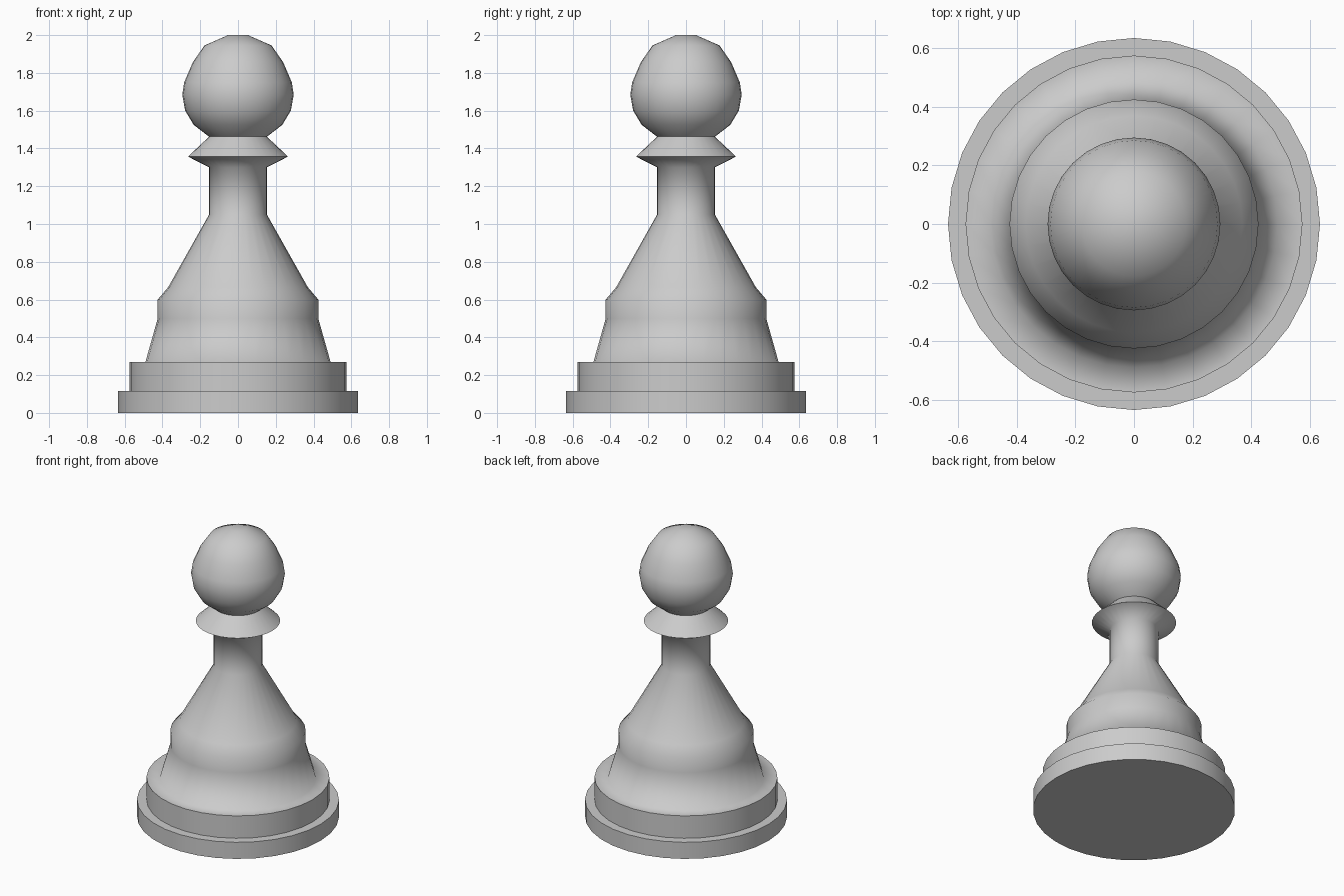
import bpy, bmesh, math

if "Cube" in bpy.data.objects:
    bpy.data.objects.remove(bpy.data.objects["Cube"])

SIDES = 32

# Turned profile as (radius, height), from the foot to the crown
foot = [(0.635, 0.0), (0.635, 0.115), (0.575, 0.115), (0.575, 0.27)]
skirt = [(0.49, 0.27), (0.425, 0.5), (0.425, 0.6), (0.37, 0.665), (0.153, 1.05)]
collar = [(0.153, 1.3), (0.265, 1.357), (0.153, 1.462)]
head = [(0.235, 1.525), (0.28, 1.6), (0.295, 1.685), (0.285, 1.75),
        (0.24, 1.855), (0.178, 1.945), (0.053, 2.0)]


def lathe(name, profile):
    """Spin a profile round z and close both ends."""
    bm = bmesh.new()
    rings = []
    for r, z in profile:
        rings.append([bm.verts.new((r * math.cos(a), r * math.sin(a), z))
                      for a in (2 * math.pi * i / SIDES for i in range(SIDES))])
    for low, high in zip(rings, rings[1:]):
        for i in range(SIDES):
            j = (i + 1) % SIDES
            bm.faces.new((low[i], low[j], high[j], high[i]))
    bm.faces.new(rings[0][::-1])
    bm.faces.new(rings[-1])
    mesh = bpy.data.meshes.new(name)
    bm.to_mesh(mesh)
    bm.free()
    obj = bpy.data.objects.new(name, mesh)
    bpy.context.collection.objects.link(obj)
    return obj


# One-piece turned chess pawn, smooth except at the square rims
pawn = lathe("chess_pawn", foot + skirt + collar + head)
bpy.context.view_layer.objects.active = pawn
pawn.select_set(True)
bpy.ops.object.shade_smooth_by_angle(angle=math.radians(80))
